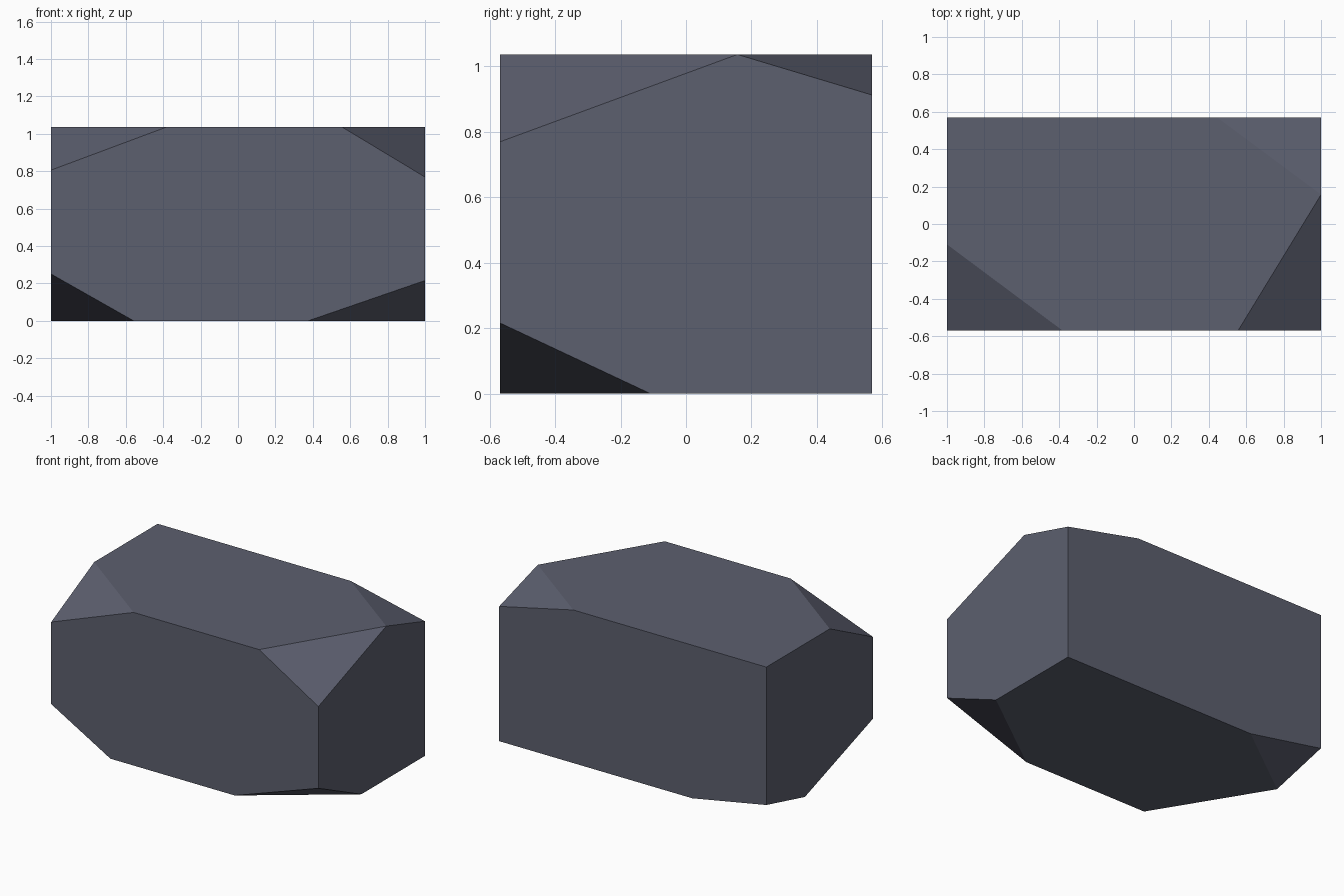
import bpy
import bmesh
import math
from mathutils import Vector

if "Cube" in bpy.data.objects:
    bpy.data.objects.remove(bpy.data.objects["Cube"])

HX, HY, HEIGHT = 1.0, 0.569, 1.036

# Cut lengths along x, y, z for each block corner (sign x, sign y, top?)
CUTS = {
    (-1, -1, 1): (0.617, 0.46, 0.23),
    (1, -1, 1): (0.443, 0.726, 0.267),
    (1, 1, 1): (0.555, 0.412, 0.124),
    (-1, -1, 0): (0.443, 0.726, 0.251),
    (1, -1, 0): (0.626, 0.46, 0.216),
    (-1, 1, 0): (0.555, 0.412, 0.103),
}

slate = bpy.data.materials.new("slate grey")
slate.diffuse_color = (0.107, 0.115, 0.158, 1.0)
slate.use_nodes = True
slate.node_tree.nodes["Principled BSDF"].inputs["Base Color"].default_value = slate.diffuse_color

# Stone block: hull of the box corners, with clipped corners split in three
bm = bmesh.new()
for sx in (-1, 1):
    for sy in (-1, 1):
        for top in (0, 1):
            corner = Vector((sx * HX, sy * HY, top * HEIGHT))
            cut = CUTS.get((sx, sy, top))
            if cut is None:
                bm.verts.new(corner)
                continue
            inward = (-sx, -sy, 1 - 2 * top)
            for axis in range(3):
                p = corner.copy()
                p[axis] += inward[axis] * cut[axis]
                bm.verts.new(p)

bmesh.ops.remove_doubles(bm, verts=bm.verts, dist=0.002)
bmesh.ops.convex_hull(bm, input=bm.verts)
bmesh.ops.dissolve_limit(bm, angle_limit=math.radians(1),
                         verts=bm.verts, edges=bm.edges)
bmesh.ops.recalc_face_normals(bm, faces=bm.faces)

mesh = bpy.data.meshes.new("stone_block")
bm.to_mesh(mesh)
bm.free()
mesh.materials.append(slate)
block = bpy.data.objects.new("stone_block", mesh)
bpy.context.collection.objects.link(block)
